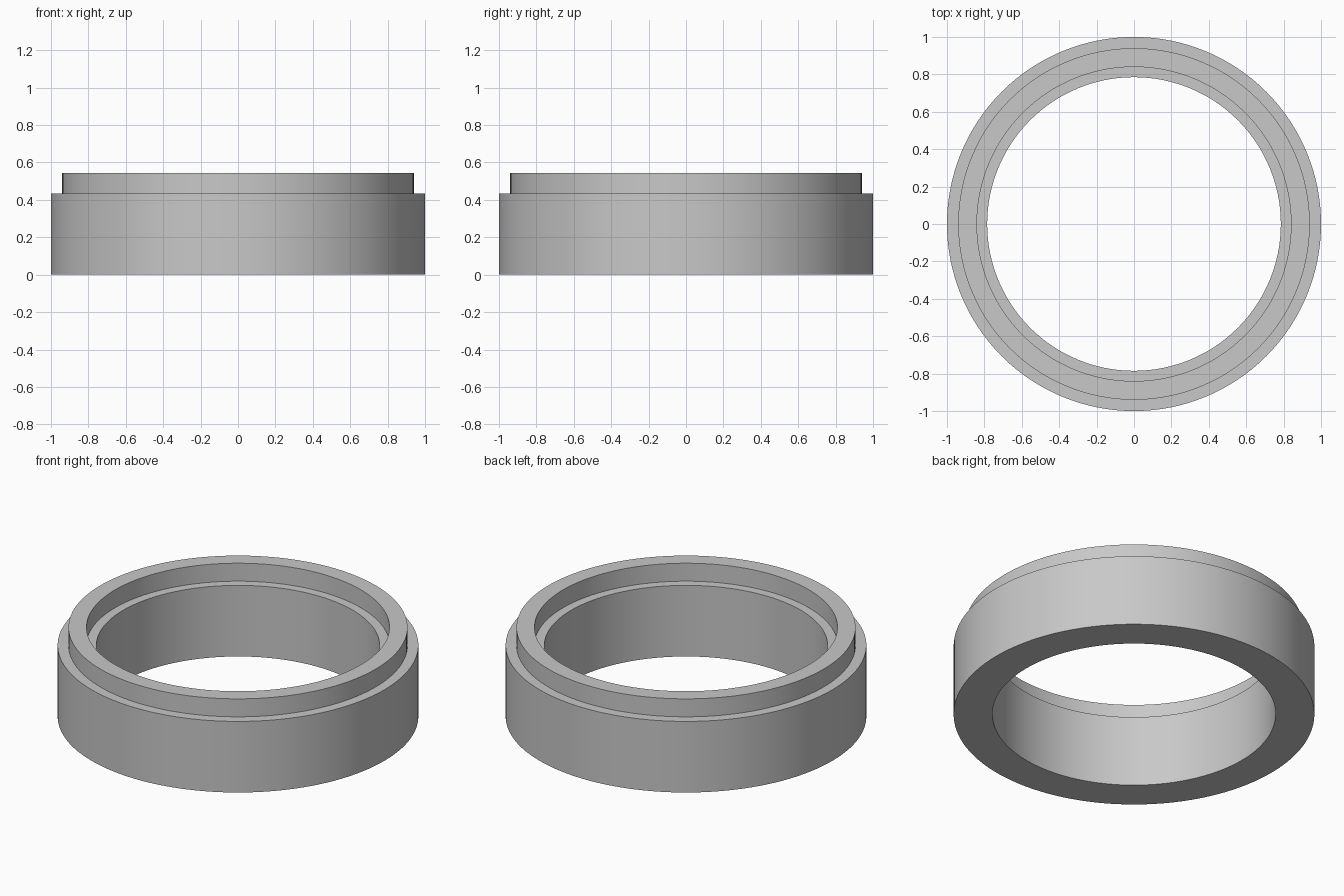
import bpy
import bmesh
import math

default_cube = bpy.data.objects.get("Cube")
if default_cube:
    bpy.data.objects.remove(default_cube, do_unlink=True)

SEGMENTS = 128
OUTER, LIP_OUTER, LIP_INNER, BORE = 1.0, 0.94, 0.84, 0.785
SHOULDER, TOP = 0.435, 0.545

# Single plain grey
grey = bpy.data.materials.new("light_grey")
grey.use_nodes = True
colour = (0.58, 0.58, 0.58, 1.0)
grey.diffuse_color = colour
grey.node_tree.nodes["Principled BSDF"].inputs["Base Color"].default_value = colour

# Stepped cross-section: radius and height, running up the outside and down the bore
profile = [
    (BORE, 0), (OUTER, 0), (OUTER, SHOULDER), (LIP_OUTER, SHOULDER),
    (LIP_OUTER, TOP), (LIP_INNER, TOP), (LIP_INNER, SHOULDER), (BORE, SHOULDER),
]

# Revolve the closed section into a ring
bm = bmesh.new()
verts = [bm.verts.new((r, 0, z)) for r, z in profile]
edges = [bm.edges.new((v, verts[(i + 1) % len(verts)])) for i, v in enumerate(verts)]
bmesh.ops.spin(bm, geom=verts + edges, cent=(0, 0, 0), axis=(0, 0, 1),
               angle=math.tau, steps=SEGMENTS, use_merge=True)
bmesh.ops.remove_doubles(bm, verts=bm.verts, dist=0.0001)
bmesh.ops.recalc_face_normals(bm, faces=bm.faces)

mesh = bpy.data.meshes.new("stepped_ring")
bm.to_mesh(mesh)
bm.free()
mesh.materials.append(grey)

ring = bpy.data.objects.new("stepped_ring", mesh)
bpy.context.collection.objects.link(ring)

# Smooth round walls with crisp steps
bpy.ops.object.select_all(action="DESELECT")
ring.select_set(True)
bpy.context.view_layer.objects.active = ring
bpy.ops.object.shade_smooth_by_angle(angle=math.radians(30))
